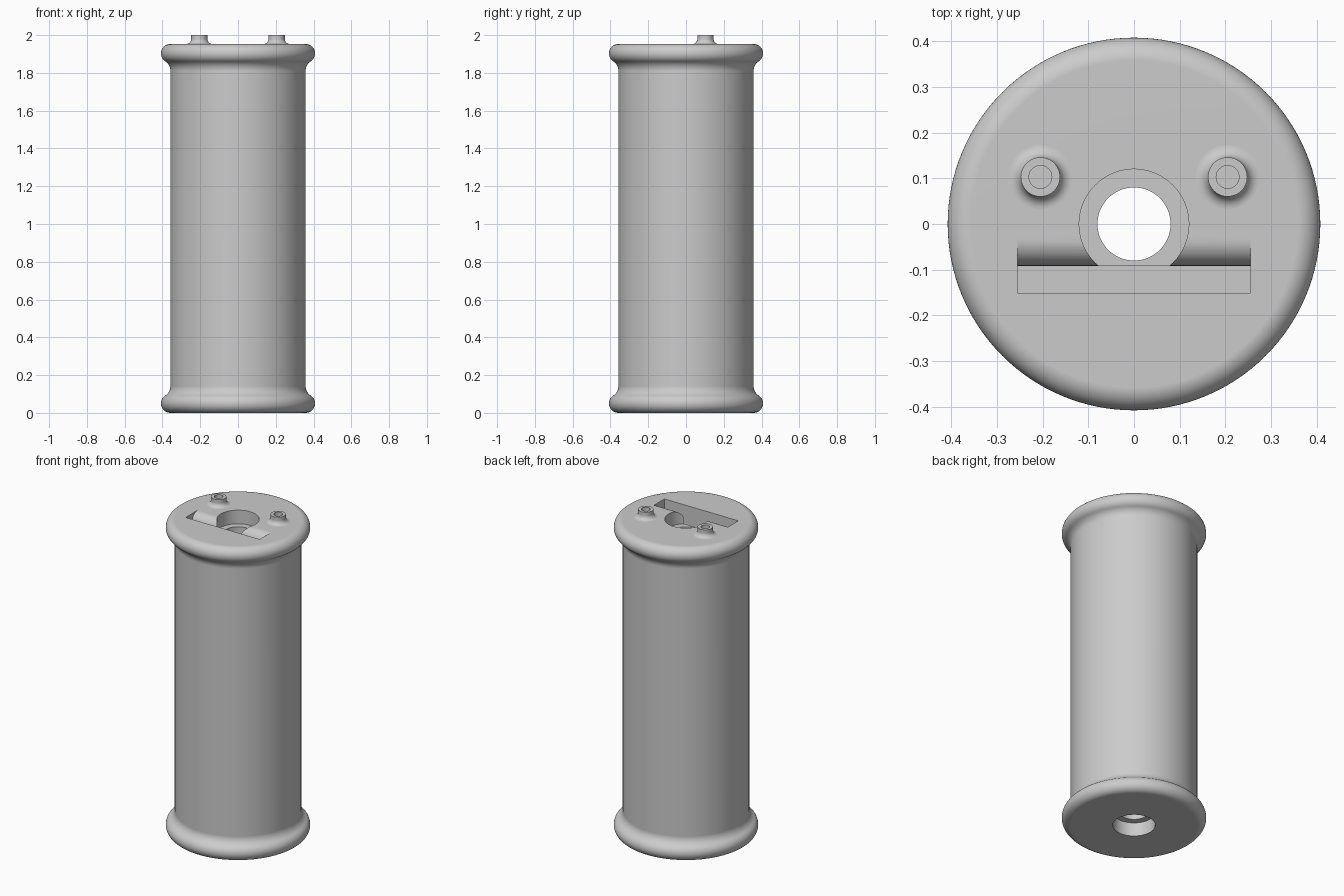
import bpy, bmesh
from math import sin, cos, pi, radians

if "Cube" in bpy.data.objects:
    bpy.data.objects.remove(bpy.data.objects["Cube"], do_unlink=True)

grey = bpy.data.materials.new("plain grey")
grey.use_nodes = True
colour = (0.6, 0.6, 0.6, 1)
grey.diffuse_color = colour
grey.node_tree.nodes["Principled BSDF"].inputs["Base Color"].default_value = colour

TOP = 1.953          # upper face of the spool
SLOT_X, SLOT_DEPTH = 0.255, 0.15


def arc(cx, cy, r, start, end, n=10):
    angles = [radians(start + (end - start) * i / n) for i in range(n + 1)]
    return [(cx + r * cos(a), cy + r * sin(a)) for a in angles]


def make_object(name, bm):
    bmesh.ops.recalc_face_normals(bm, faces=bm.faces)
    mesh = bpy.data.meshes.new(name)
    bm.to_mesh(mesh)
    bm.free()
    mesh.materials.append(grey)
    obj = bpy.data.objects.new(name, mesh)
    bpy.context.collection.objects.link(obj)
    return obj


def lathe(name, profile, steps, closed=False):
    """Spin an (r, z) profile around the z axis."""
    bm = bmesh.new()
    verts = [bm.verts.new((r, 0, z)) for r, z in profile]
    pairs = list(zip(verts, verts[1:]))
    if closed:
        pairs.append((verts[-1], verts[0]))
    edges = [bm.edges.new(p) for p in pairs]
    bmesh.ops.spin(bm, geom=verts + edges, cent=(0, 0, 0), axis=(0, 0, 1),
                   angle=2 * pi, steps=steps, use_merge=True)
    bmesh.ops.remove_doubles(bm, verts=bm.verts, dist=0.00001)
    return make_object(name, bm)


def activate(obj):
    bpy.ops.object.select_all(action='DESELECT')
    obj.select_set(True)
    bpy.context.view_layer.objects.active = obj


def smooth(obj):
    activate(obj)
    bpy.ops.object.shade_smooth_by_angle(angle=radians(35))
    weighted = obj.modifiers.new("weighted normals", 'WEIGHTED_NORMAL')
    weighted.keep_sharp = True


# Spool half: counterbored hole, flat end, rounded rim, fillet into the core
rim, core, hole, bore, ledge = 0.05, 0.358, 0.12, 0.08, 0.085
join = 57
fillet = rim * cos(radians(join)) / (1 - cos(radians(join)))
fillet_z = rim + (rim + fillet) * sin(radians(join))
half = [(bore, ledge), (hole, ledge), (hole, 0)]
half += arc(core, rim, rim, -90, join, 16)
half += arc(core + fillet, fillet_z, fillet, 180 + join, 180)[1:]
spool = lathe("spool_body", half + [(r, TOP - z) for r, z in reversed(half)], 128, True)

# Slot cutter: straight front wall, rounded lip on the back wall
lip = 0.058
back = -0.0915
section = [(-0.151, TOP + 0.05), (-0.151, TOP - SLOT_DEPTH), (back, TOP - SLOT_DEPTH)]
section += arc(back + lip, TOP - lip, lip, 180, 90, 12)
section += [(back + lip, TOP + 0.05)]
bm = bmesh.new()
face = bm.faces.new([bm.verts.new((-SLOT_X, y, z)) for y, z in section])
extruded = bmesh.ops.extrude_face_region(bm, geom=[face])["geom"]
bmesh.ops.translate(bm, vec=(2 * SLOT_X, 0, 0),
                    verts=[g for g in extruded if isinstance(g, bmesh.types.BMVert)])
cutter = make_object("slot_cutter", bm)
cutter.hide_render = True

cut = spool.modifiers.new("slot", 'BOOLEAN')
cut.operation = 'DIFFERENCE'
cut.solver = 'EXACT'
cut.object = cutter
activate(spool)
bpy.ops.object.modifier_apply(modifier=cut.name)
bpy.data.objects.remove(cutter, do_unlink=True)
smooth(spool)

# Hollow pins with flared feet on the upper face
pin_r, flare, recess = 0.043, 0.027, 0.025
pin_profile = arc(pin_r + flare, TOP + flare, flare, 270, 180)
pin_profile += [(pin_r, 2), (recess, 2), (recess, TOP + 0.005), (0, TOP + 0.005)]
for side, x in (("left", 0.205), ("right", -0.205)):
    pin = lathe(side + "_pin", pin_profile, 48)
    pin.location = (x, 0.103, 0)
    smooth(pin)
